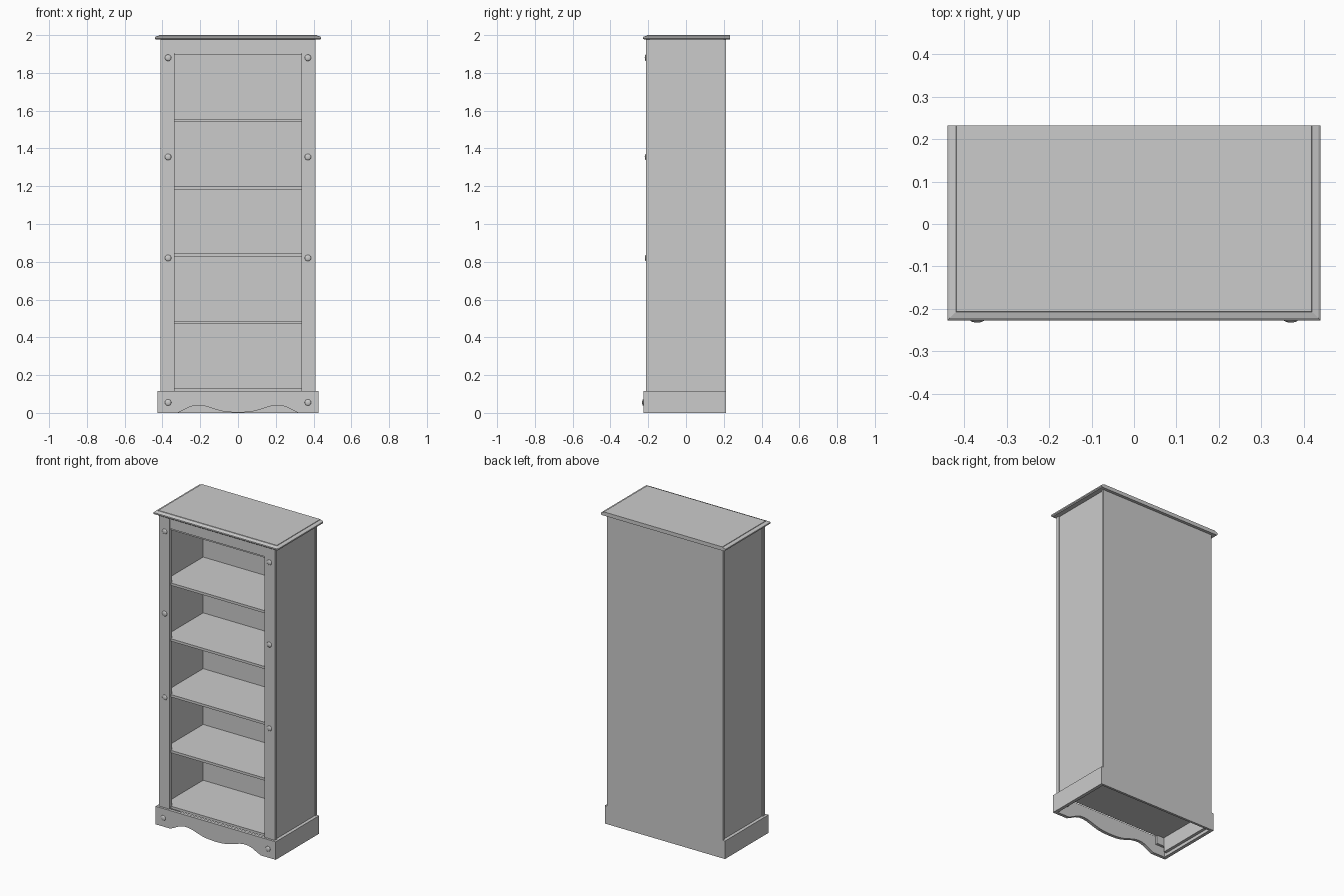
import bpy
import bmesh
import math
from mathutils import Matrix

cube = bpy.data.objects.get("Cube")
if cube:
    bpy.data.objects.remove(cube, do_unlink=True)

grey = bpy.data.materials.new("plain grey")
grey.use_nodes = True
GREY = (0.6, 0.6, 0.6, 1)
grey.diffuse_color = GREY
grey.node_tree.nodes["Principled BSDF"].inputs["Base Color"].default_value = GREY


def finish(bm, name):
    bmesh.ops.recalc_face_normals(bm, faces=bm.faces)
    mesh = bpy.data.meshes.new(name)
    bm.to_mesh(mesh)
    bm.free()
    mesh.materials.append(grey)
    obj = bpy.data.objects.new(name, mesh)
    bpy.context.collection.objects.link(obj)
    return obj


def box(name, x, y, z):
    """Box from (min, max) pairs on each axis."""
    bm = bmesh.new()
    bmesh.ops.create_cube(bm, size=1)
    for v in bm.verts:
        v.co = [r[0] if c < 0 else r[1] for c, r in zip(v.co, (x, y, z))]
    return finish(bm, name)


def pair(name, x, y, z):
    """Matching boxes on the left (+x) and right (-x)."""
    box("left_" + name, x, y, z)
    box("right_" + name, (-x[1], -x[0]), y, z)


BACK = 0.213
FRAME = -0.212
INNER = 0.335

# Carcass
pair("side_panel", (0.385, 0.404), (-0.19, 0.198), (0.02, 1.977))
pair("front_stile", (INNER, 0.41), (FRAME, -0.19), (0.06, 1.977))
box("back_panel", (-0.41, 0.41), (0.198, BACK), (0.0, 1.977))
box("top_rail", (-INNER, INNER), (-0.206, -0.186), (1.905, 1.977))
box("top_rail_lip", (-INNER, INNER), (-0.199, -0.186), (1.894, 1.905))

# Shelves, the lowest being the floor
for i in range(5):
    z = 0.13 + 0.3565 * i
    name = "floor_board" if i == 0 else f"shelf_{i}"
    box(name, (-0.385, 0.385), (-0.19, 0.198), (z - 0.016, z))
    box(name + "_edge", (-INNER, INNER), (-0.2, -0.19), (z - 0.016, z))

# Plinth sides
pair("plinth_side", (0.404, 0.425), (-0.206, BACK), (0.0, 0.115))

# Plinth front with a wavy lower edge
half = [(0.0, 0.002), (0.05, 0.004), (0.09, 0.01), (0.13, 0.022), (0.17, 0.035),
        (0.2, 0.04), (0.23, 0.039), (0.26, 0.03), (0.29, 0.014), (0.32, 0.0),
        (0.425, 0.0), (0.425, 0.115)]
outline = [(-x, z) for x, z in half[:0:-1]] + half
bm = bmesh.new()
face = bm.faces.new([bm.verts.new((x, -0.226, z)) for x, z in outline])
back = bmesh.ops.extrude_face_region(bm, geom=[face])["geom"]
bmesh.ops.translate(bm, vec=(0, 0.02, 0),
                    verts=[g for g in back if isinstance(g, bmesh.types.BMVert)])
finish(bm, "plinth_front")

# Top board, moulded on the front and sides, square at the back
bm = bmesh.new()
rings = []
for inset, z in [(0.006, 1.976), (0.0, 1.981), (0.0, 1.989), (0.005, 1.993),
                 (0.02, 1.997), (0.021, 2.0)]:
    x, front = 0.44 - inset, -0.227 + inset
    corners = [(-x, front), (x, front), (x, 0.232), (-x, 0.232)]
    rings.append([bm.verts.new((cx, cy, z)) for cx, cy in corners])
for low, high in zip(rings, rings[1:]):
    for k in range(4):
        n = (k + 1) % 4
        bm.faces.new((low[k], low[n], high[n], high[k]))
bm.faces.new(rings[0])
bm.faces.new(rings[-1])
finish(bm, "top_board")

# Domed studs on the stiles and plinth
for row, (z, y) in enumerate([(0.055, -0.226), (0.82, FRAME), (1.355, FRAME), (1.88, FRAME)]):
    for side, x in (("left", 0.37), ("right", -0.37)):
        bm = bmesh.new()
        bmesh.ops.create_uvsphere(bm, u_segments=16, v_segments=10, radius=0.017,
                                  matrix=Matrix.Rotation(math.pi / 2, 4, "X"))
        for v in bm.verts:
            v.co = (v.co.x + x, v.co.y * 0.38 + y, v.co.z + z)
        for f in bm.faces:
            f.smooth = True
        finish(bm, f"{side}_stud_{row + 1}")
